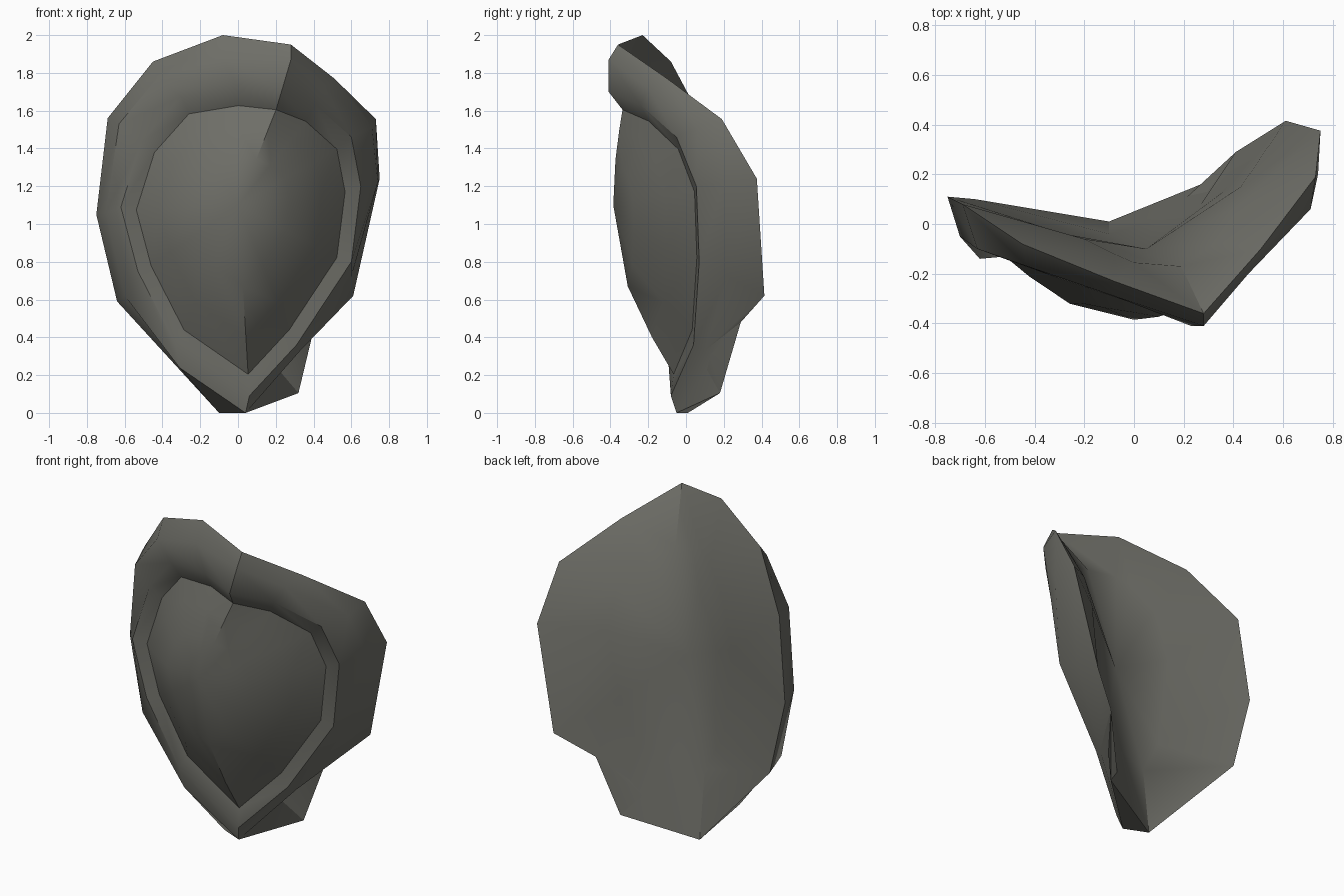
import bpy, bmesh, math
from mathutils import Vector

if "Cube" in bpy.data.objects:
    bpy.data.objects.remove(bpy.data.objects["Cube"])

# Cross-section loops of the bent shell, clockwise from the top as seen from the front
back_rim = [(-.08, -.23, 2), (.28, -.36, 1.95), (.51, -.10, 1.77), (.73, .19, 1.555), (.75, .375, 1.24),
            (.61, .415, .62), (.41, .29, .48), (.32, .18, .105), (-.10, .01, 0), (-.64, .10, .59),
            (-.75, .11, 1.05), (-.69, .08, 1.56), (-.45, -.08, 1.86)]
front_rim = [(-.08, -.29, 1.88), (.28, -.41, 1.87), (.46, -.20, 1.72), (.71, .06, 1.51), (.74, .20, 1.22),
             (.60, .22, .72), (.33, .10, .33), (.04, -.05, 0), (-.31, -.08, .24), (-.60, -.07, .62),
             (-.70, -.05, 1.06), (-.63, -.10, 1.53), (-.43, -.17, 1.77)]
lip = [(0, -.32, 1.725), (.23, -.41, 1.70), (.41, -.24, 1.63), (.60, -.05, 1.46), (.65, .055, 1.2),
       (.60, .07, .80), (.31, .04, .36), (.06, -.08, .09), (-.33, -.10, .36), (-.53, -.13, .75),
       (-.62, -.14, 1.09), (-.51, -.13, 1.44), (-.30, -.22, 1.675)]
hollow = [(0, -.155, 1.68), (.19, -.17, 1.66), (.34, -.07, 1.575), (.42, .07, 1.425), (.43, .15, 1.2),
          (.36, .13, .80), (.27, .08, .51), (.10, .02, .45), (-.10, -.04, .42), (-.22, -.05, .64),
          (-.28, -.04, 1.2), (-.20, -.06, 1.5), (-.08, -.12, 1.64)]


def toward(loop, centre, flat, depth):
    """Shrink a loop toward a centre, with a separate amount for depth."""
    c = Vector(centre)
    return [(x + (c.x - x) * flat, y + (c.y - y) * depth, z + (c.z - z) * flat) for x, y, z in loop]


peak = (0, -.385, 1.1)
inner_lip = toward(lip, (.01, 0, .97), .13, .18)
dome_low = toward(inner_lip, peak, .22, .36)
dome_high = toward(inner_lip, peak, .52, .76)


def build(name, loops, mat, start=None, end=None, angle=35):
    """Bridge consecutive loops and close either end with a fan."""
    bm = bmesh.new()
    rings = [[bm.verts.new(p) for p in loop] for loop in loops]
    n = len(rings[0])
    for a, b in zip(rings, rings[1:]):
        for i in range(n):
            j = (i + 1) % n
            bm.faces.new((a[i], a[j], b[j], b[i]))
    for ring, tip in ((rings[0], start), (rings[-1], end)):
        if tip:
            v = bm.verts.new(tip)
            for i in range(n):
                bm.faces.new((ring[i], ring[(i + 1) % n], v))
    bmesh.ops.recalc_face_normals(bm, faces=bm.faces)
    mesh = bpy.data.meshes.new(name)
    bm.to_mesh(mesh)
    bm.free()
    mesh.materials.append(mat)
    ob = bpy.data.objects.new(name, mesh)
    bpy.context.collection.objects.link(ob)
    bpy.ops.object.select_all(action='DESELECT')
    ob.select_set(True)
    bpy.context.view_layer.objects.active = ob
    bpy.ops.object.shade_smooth_by_angle(angle=math.radians(angle))
    return ob


stone = bpy.data.materials.new("grey_stone")
stone.diffuse_color = (.16, .16, .14, 1)
stone.use_nodes = True
stone.node_tree.nodes["Principled BSDF"].inputs["Base Color"].default_value = stone.diffuse_color

# One closed shell: hollow back, thick rim, recessed lip and domed front
build("shell", [hollow, back_rim, front_rim, lip, inner_lip, dome_low, dome_high],
      stone, start=(.05, -.10, 1.05), end=peak)
